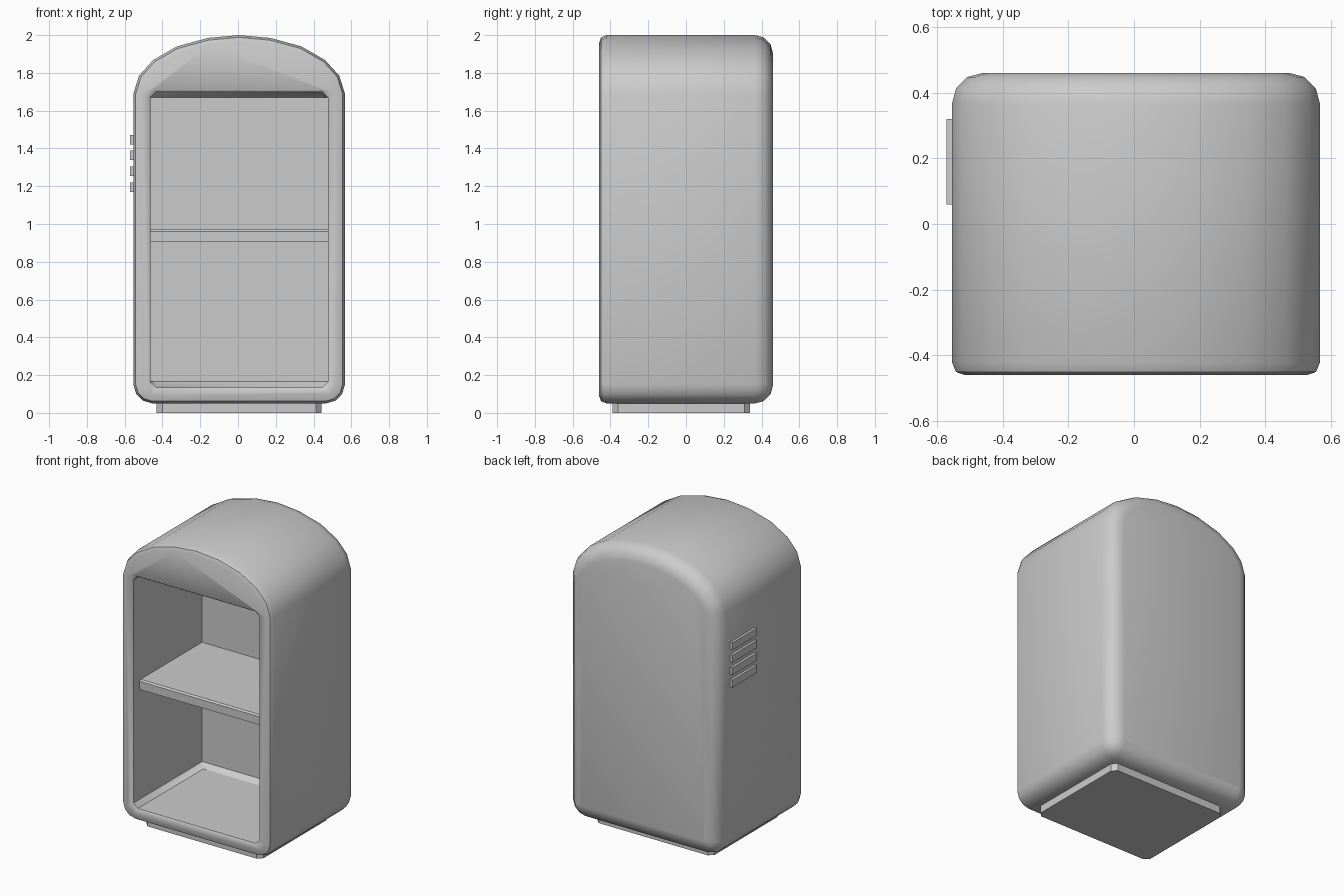
import bpy, bmesh, math
from mathutils import Vector

if "Cube" in bpy.data.objects:
    bpy.data.objects.remove(bpy.data.objects["Cube"])

CX = 0.006  # cabinet centre line


def loft(name, rings):
    """Skin a list of equal-length closed rings and cap both ends."""
    bm = bmesh.new()
    loops = [[bm.verts.new(p) for p in r] for r in rings]
    n = len(loops[0])
    for a, b in zip(loops, loops[1:]):
        for i in range(n):
            j = (i + 1) % n
            bm.faces.new((a[i], a[j], b[j], b[i]))
    bm.faces.new(loops[0])
    bm.faces.new(loops[-1])
    bmesh.ops.recalc_face_normals(bm, faces=bm.faces)
    mesh = bpy.data.meshes.new(name)
    bm.to_mesh(mesh)
    bm.free()
    ob = bpy.data.objects.new(name, mesh)
    bpy.context.collection.objects.link(ob)
    return ob


def box(name, x0, x1, y0, y1, z0, z1):
    return loft(name, [[(x0, y0, z), (x1, y0, z), (x1, y1, z), (x0, y1, z)]
                       for z in (z0, z1)])


def inset(pts, d):
    """Move every side of a convex clockwise outline inwards by d."""
    out = []
    for i, p in enumerate(pts):
        e1 = (p - pts[i - 1]).normalized()
        e2 = (pts[(i + 1) % len(pts)] - p).normalized()
        n1, n2 = Vector((e1.y, -e1.x)), Vector((e2.y, -e2.x))
        out.append(p + (n1 + n2) * d / (1 + n1.dot(n2)))
    return out


def select_only(ob):
    bpy.ops.object.select_all(action='DESELECT')
    ob.select_set(True)
    bpy.context.view_layer.objects.active = ob


# Cabinet shell: arched outline lofted front to back with rounded rims
half = [(0.165, 1.985), (0.33, 1.94), (0.455, 1.868), (0.53, 1.785), (0.56, 1.69),
        (0.56, 0.15), (0.545, 0.10), (0.51, 0.065), (0.46, 0.05)]
outline = [Vector((0, 2.0))] + [Vector(p) for p in half] \
    + [Vector((-x, z)) for x, z in reversed(half)]
stations = [(-0.46, 0.04), (-0.45, 0.012), (-0.42, 0.0)]
stations += [(0.365 + 0.095 * math.sin(t), 0.095 * (1 - math.cos(t)))
             for t in (math.radians(a) for a in (0, 30, 60, 90))]
cabinet = loft("cabinet", [[(CX + p.x, y, p.y) for p in inset(outline, d)]
                           for y, d in stations])

# Cavity cutter: chamfered box, flared slightly at the opening
W, Z0, Z1, C = 0.47, 0.135, 1.70, 0.03


def cavity_ring(y, grow=0.0, lift=0.0):
    w, a, b = W + grow, Z0 - grow, Z1 + grow
    pts = [(-w, a + C), (-w + C, a + lift), (w - C, a + lift), (w, a + C),
           (w, b - C), (w - C, b - lift), (-w + C, b - lift), (-w, b - C)]
    return [(CX + x, y, z) for x, z in pts]


cutter = loft("cavity_cutter", [cavity_ring(-0.47, 0.02), cavity_ring(-0.45),
                                cavity_ring(0.25), cavity_ring(0.28, 0, C)])
cutter.hide_render = True
cut = cabinet.modifiers.new("cavity", 'BOOLEAN')
cut.operation, cut.solver, cut.object = 'DIFFERENCE', 'EXACT', cutter
select_only(cabinet)
bpy.ops.object.modifier_apply(modifier=cut.name)
bpy.data.objects.remove(cutter)
bpy.ops.object.shade_smooth_by_angle(angle=math.radians(40))

# Shelf with a chamfered top front edge
section = [(-0.385, 0.905), (0.285, 0.905), (0.285, 0.97), (-0.375, 0.97), (-0.385, 0.96)]
loft("shelf", [[(CX + s * (W + 0.005), y, z) for y, z in section] for s in (-1, 1)])

# Plinth with clipped corners
px, py, c = 0.437, 0.365, 0.03
plan = [(px - c, -py), (px, -py + c), (px, py - c), (px - c, py),
        (-px + c, py), (-px, py - c), (-px, -py + c), (-px + c, -py)]
loft("plinth", [[(CX + x, y - 0.025, z) for x, y in plan] for z in (0.0, 0.07)])

# Vent slats on the left side
for i in range(4):
    z = 1.195 + i * 0.084
    box(f"vent_slat_{i + 1}", -0.571, -0.545, 0.06, 0.32, z - 0.025, z + 0.025)
